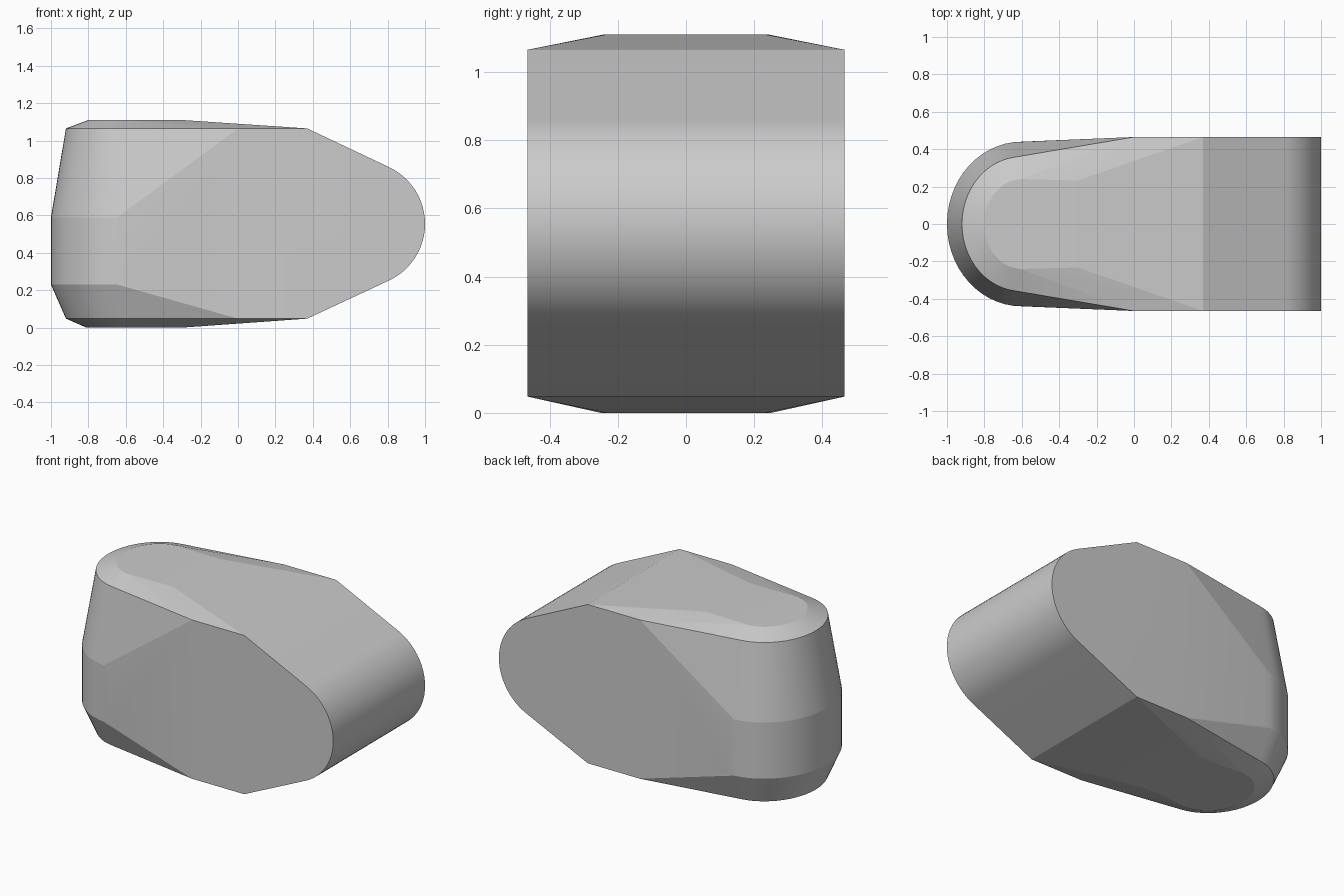
import bpy, bmesh
from math import sin, cos, pi, radians

cube = bpy.data.objects.get("Cube")
if cube:
    bpy.data.objects.remove(cube, do_unlink=True)

MID, HALF_Y = 0.555, 0.465

grey = bpy.data.materials.new("plain_grey")
grey.use_nodes = True
colour = (0.6, 0.6, 0.6, 1)
grey.diffuse_color = colour
bsdf = grey.node_tree.nodes["Principled BSDF"]
bsdf.inputs["Base Color"].default_value = colour
bsdf.inputs["Roughness"].default_value = 0.6


def half_ring(rx, ry, z, steps=28):
    """Rounded left end: half an ellipse about x = -0.6."""
    angles = [pi / 2 + pi * i / steps for i in range(steps + 1)]
    return [(-0.6 + rx * cos(a), ry * sin(a), z) for a in angles]


# Rounded left end: lower and upper wall, rims, and shallow crowns
points = []
for rx, ry, z in ((0.21, 0.25, 0.0), (0.32, 0.36, 0.048), (0.4, 0.44, 0.23),
                  (0.4, 0.44, 0.59), (0.32, 0.36, 1.065), (0.2, 0.24, 1.11)):
    points += half_ring(rx, ry, z)

for y in (-HALF_Y, HALF_Y):
    # Flat-sided middle
    for x in (0, 0.37):
        points += [(x, y, 0.048), (x, y, 1.065)]
    # Crown ends
    for z in (0, 1.11):
        points.append((-0.3, y * 0.5, z))
    # Round right end, tangent to the sloping faces
    for i in range(25):
        a = radians(-66 + 132 * i / 24)
        points.append((0.665 + 0.335 * cos(a), y, MID + 0.335 * sin(a)))

# Skin the sections into one convex body
bm = bmesh.new()
for p in points:
    bm.verts.new(p)
hull = bmesh.ops.convex_hull(bm, input=bm.verts)
spare = {g for g in hull["geom_interior"] + hull["geom_unused"]
         if isinstance(g, bmesh.types.BMVert)}
bmesh.ops.delete(bm, geom=list(spare), context="VERTS")
bmesh.ops.dissolve_limit(bm, angle_limit=radians(0.3),
                         verts=bm.verts, edges=bm.edges)
bmesh.ops.recalc_face_normals(bm, faces=bm.faces)

mesh = bpy.data.meshes.new("rounded_body")
bm.to_mesh(mesh)
bm.free()
mesh.materials.append(grey)
body = bpy.data.objects.new("rounded_body", mesh)
bpy.context.collection.objects.link(body)

bpy.ops.object.select_all(action="DESELECT")
body.select_set(True)
bpy.context.view_layer.objects.active = body
bpy.ops.object.shade_smooth_by_angle(angle=radians(9))
